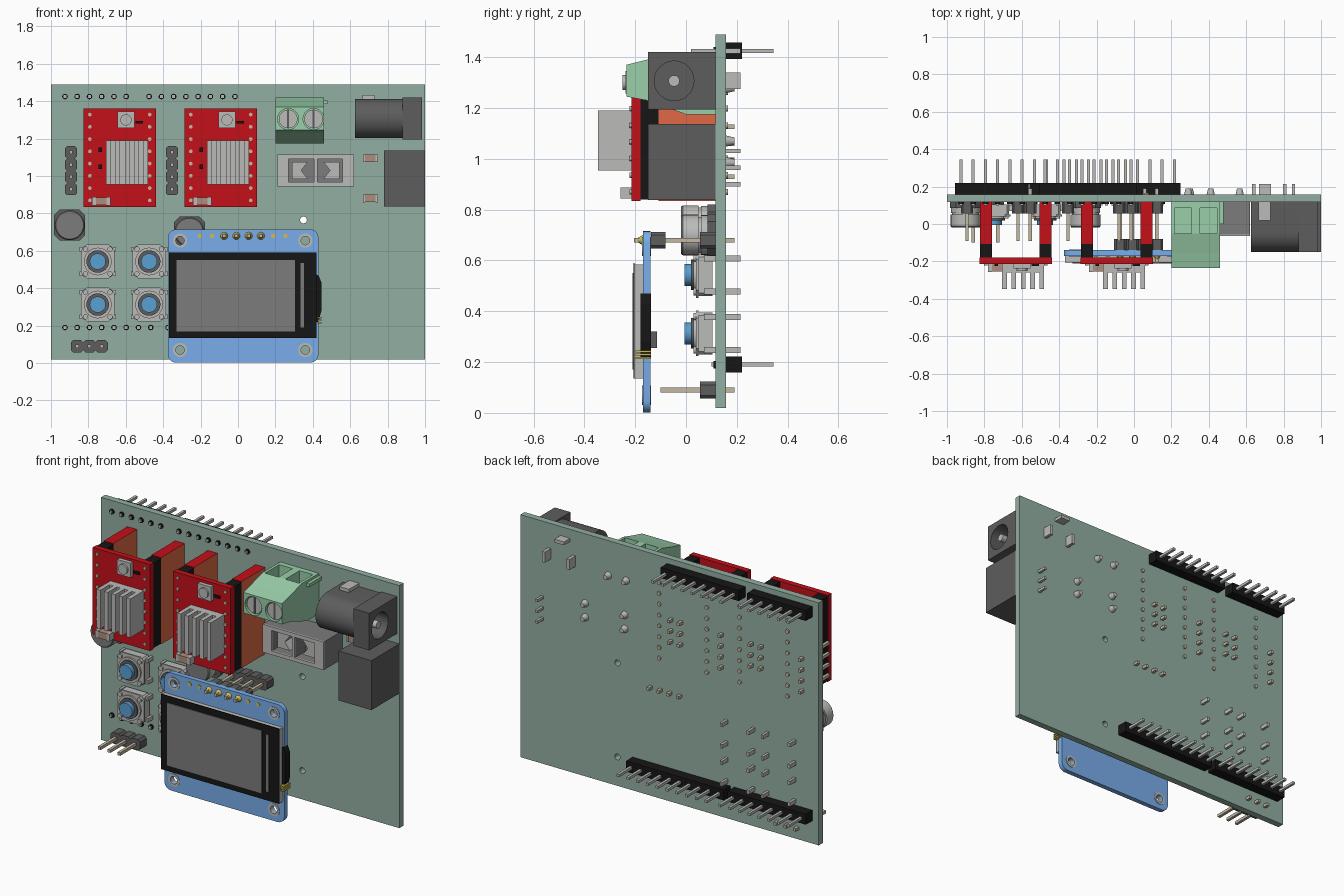
import bpy, bmesh, math
from mathutils import Matrix

if "Cube" in bpy.data.objects:
    bpy.data.objects.remove(bpy.data.objects["Cube"])

P = 0.0655                     # pin pitch
FRONT, BACK = 0.117, 0.157     # faces of the main board


def mat(name, r, g, b):
    m = bpy.data.materials.new(name)
    m.diffuse_color = (r, g, b, 1)
    m.use_nodes = True
    m.node_tree.nodes["Principled BSDF"].inputs["Base Color"].default_value = m.diffuse_color
    return m


GREEN = mat("board_green", 0.29, 0.43, 0.36)
RED = mat("red", 0.55, 0.005, 0.01)
ORANGE = mat("orange", 0.75, 0.14, 0.06)
BLUE = mat("blue", 0.19, 0.42, 0.82)
CAPBLUE = mat("cap_blue", 0.1, 0.35, 0.65)
LGREEN = mat("terminal_green", 0.32, 0.62, 0.4)
BLACK = mat("black", 0.008, 0.008, 0.008)
DARK = mat("dark_grey", 0.11, 0.11, 0.11)
MID = mat("mid_grey", 0.2, 0.2, 0.2)
METAL = mat("metal", 0.5, 0.5, 0.49)
TAN = mat("pin_tan", 0.55, 0.48, 0.36)
GOLD = mat("gold", 0.65, 0.5, 0.08)
BROWN = mat("brown", 0.42, 0.27, 0.2)


class Part:
    """Collects simple solids into one named object."""
    def __init__(self, name, material=None):
        self.name, self.mat, self.bm = name, material, bmesh.new()

    def box(self, x0, x1, y0, y1, z0, z1):
        m = Matrix.Translation(((x0 + x1) / 2, (y0 + y1) / 2, (z0 + z1) / 2))
        m = m @ Matrix.Diagonal((x1 - x0, y1 - y0, z1 - z0, 1))
        bmesh.ops.create_cube(self.bm, size=1, matrix=m)

    def cyl(self, u, v, a0, a1, r, axis='y', r2=None, n=32):
        """Along y: (u, v) = (x, z).  Along x: (u, v) = (y, z). r2 is the radius at a0."""
        mid = (a0 + a1) / 2
        if axis == 'y':
            m = Matrix.Translation((u, mid, v)) @ Matrix.Rotation(math.pi / 2, 4, 'X')
        else:
            m = Matrix.Translation((mid, u, v)) @ Matrix.Rotation(-math.pi / 2, 4, 'Y')
        bmesh.ops.create_cone(self.bm, cap_ends=True, segments=n, radius1=r,
                              radius2=r if r2 is None else r2, depth=a1 - a0, matrix=m)

    def prism(self, pts, a0, a1, axis='y'):
        co = (lambda p, a: (p[0], a, p[1])) if axis == 'y' else (lambda p, a: (a, p[0], p[1]))
        lo = [self.bm.verts.new(co(p, a0)) for p in pts]
        hi = [self.bm.verts.new(co(p, a1)) for p in pts]
        self.bm.faces.new(lo)
        self.bm.faces.new(hi[::-1])
        for i in range(len(pts)):
            j = (i + 1) % len(pts)
            self.bm.faces.new((lo[i], hi[i], hi[j], lo[j]))

    def done(self, smooth=False):
        bmesh.ops.recalc_face_normals(self.bm, faces=self.bm.faces[:])
        me = bpy.data.meshes.new(self.name)
        self.bm.to_mesh(me)
        ob = bpy.data.objects.new(self.name, me)
        bpy.context.collection.objects.link(ob)
        if self.mat:
            me.materials.append(self.mat)
        if smooth:
            bpy.ops.object.select_all(action='DESELECT')
            ob.select_set(True)
            bpy.context.view_layer.objects.active = ob
            bpy.ops.object.shade_smooth_by_angle(angle=math.radians(35))
        return ob


def cut(cutter, *targets):
    c = cutter.done()
    c.hide_render, c.display_type = True, 'WIRE'
    for t in targets:
        b = t.modifiers.new("cut", 'BOOLEAN')
        b.operation, b.object, b.solver = 'DIFFERENCE', c, 'EXACT'


def one(name, m, *dims):
    p = Part(name, m)
    p.box(*dims)
    return p.done()


def chamfered(x, z, h, c):
    return [(x - h + c, z - h), (x + h - c, z - h), (x + h, z - h + c), (x + h, z + h - c),
            (x + h - c, z + h), (x - h + c, z + h), (x - h, z + h - c), (x - h, z - h + c)]


def header(name, spots, y0=0.055, y1=FRONT, pin0=-0.1, pin1=0.19):
    body, pins = Part(name + "_body", DARK), Part(name + "_pins", TAN)
    for x, z in spots:
        body.prism(chamfered(x, z, P / 2, 0.012), y0, y1)
        pins.box(x - .009, x + .009, pin0, pin1, z - .009, z + .009)
    body.done()
    pins.done()


# main board with two round holes
board = one("main_board", GREEN, -1, 1, FRONT, BACK, 0.02, 1.49)
c = Part("board_hole_cutter")
for z in (0.195, 0.765):
    c.cyl(0.35, z, 0.05, 0.25, 0.018, n=24)
cut(c, board)

# stacking headers on the back
strips, spins, rings = Part("stacking_header_strips", BLACK), Part("stacking_header_pins", METAL), Part("solder_rings", BLACK)
for x0, n, z in ((-.925, 6, 1.425), (-.475, 8, 1.425), (-.925, 8, .19), (-.374, 10, .19)):
    strips.box(x0 - P / 2, x0 + (n - .5) * P, BACK, 0.22, z - .032, z + .032)
    for i in range(n):
        x = x0 + i * P
        spins.box(x - .008, x + .008, 0.1, 0.345, z - .008, z + .008)
        rings.cyl(x, z, 0.108, FRONT, 0.015, n=16)
for p in (strips, spins, rings):
    p.done()

# two driver modules
for k, dx in enumerate((0, 0.54), 1):
    t = f"driver_{k}_"
    X = -0.632 + dx
    one(t + "carrier", RED, X - .193, X + .193, -.215, -.18, .835, 1.36)
    walls, black, dots = Part(t + "socket_walls", RED), Part(t + "black_strips", BLACK), Part(t + "pins", TAN)
    for s in (-1, 1):
        w = X + s * .16
        walls.box(w - .032, w + .032, -.108, FRONT, .835, 1.36)
        black.box(w - .032, w + .032, -.18, -.108, .84, 1.355)
        for i in range(8):
            dots.cyl(w, .87 + i * P, -.222, -.215, .01, n=12)
            dots.cyl(w, .87 + i * P, BACK, .166, .012, n=12)
    ob = walls.done()
    ob.data.materials.append(ORANGE)
    for f in ob.data.polygons:
        f.material_index = int(abs(f.normal.x) > .9)
    black.box(X + .085, X + .125, -.225, -.215, 1.28, 1.295)
    for z in (1.05, 1.14):
        black.box(X - .115, X - .095, -.225, -.215, z - .012, z + .012)
    black.done()
    dots.done()
    hs = Part(t + "heat_sink", METAL)
    hs.box(X - .073, X + .152, -.26, -.215, .955, 1.19)
    for i in range(5):
        hs.box(X - .073 + i * .05, X - .048 + i * .05, -.347, -.26, .955, 1.19)
    hs.done()
    trim = Part(t + "trimmer", METAL)
    trim.box(X - .012, X + .078, -.238, -.215, 1.257, 1.345)
    trim.cyl(X + .033, 1.30, -.25, -.238, .03)
    trim.done(True)
    one(t + "chip_capacitor", BROWN, X - .128, X - .07, -.255, -.215, .845, .885)
    ends = Part(t + "chip_capacitor_ends", METAL)
    ends.box(X - .148, X - .128, -.257, -.215, .843, .887)
    ends.box(X - .07, X - .05, -.257, -.215, .843, .887)
    ends.done()
    # jumper block under the module and motor header beside it
    header(t + "jumpers", [(-.62 + dx + i * P, .995 + j * P) for i in range(2) for j in range(3)], pin0=-.09)
    header(t + "motor_header", [(-.893 + dx, .93 + j * P) for j in range(4)], pin0=-.09)

header("three_pin_header", [(-.86 + i * P, .09) for i in range(3)])

# round capacitors
for k, (x, z) in enumerate(((-.90, .737), (-.26, .70)), 1):
    p = Part(f"capacitor_base_{k}", DARK)
    p.prism(chamfered(x, z, .083, .03), .085, FRONT)
    p.done()
    p = Part(f"capacitor_can_{k}", METAL)
    p.cyl(x, z, .06, .085, .078)
    p.cyl(x, z, .05, .06, .072)
    p.cyl(x, z, -.012, .05, .08)
    p.done(True)
    p = Part(f"capacitor_top_{k}", MID)
    p.cyl(x, z, -.02, -.012, .08, r2=.074)
    p.done(True)

# push buttons
for k, (x, z) in enumerate(((a, b) for a in (-.75, -.475) for b in (.313, .543)), 1):
    body = Part(f"button_body_{k}", METAL)
    body.prism(chamfered(x, z, .083, .012), .05, .105)
    body.prism(chamfered(x, z, .09, .03), .04, .05)
    for i in (-1, 1):
        for j in (-1, 1):
            body.cyl(x + i * .066, z + j * .066, .03, .04, .014, n=16)
            body.box(x + i * .09 - .008, x + i * .09 + .008, .07, .215, z + j * .065 - .012, z + j * .065 + .012)
    body.done(True)
    for nm, m, y0, y1, r in (("ring", DARK, .02, .04, .06), ("collar", METAL, .03, .041, .074),
                             ("cap", CAPBLUE, -.005, .02, .043)):
        p = Part(f"button_{nm}_{k}", m)
        p.cyl(x, z, y0, y1, r)
        p.done(True)

# display board: rounded plate with mounting holes
r, x0, x1, z0, z1 = .045, -.375, .43, .002, .715
pts = []
for cx, cz, a0 in ((x1 - r, z1 - r, 0), (x0 + r, z1 - r, 90), (x0 + r, z0 + r, 180), (x1 - r, z0 + r, 270)):
    pts += [(cx + r * math.cos(math.radians(a0 + a)), cz + r * math.sin(math.radians(a0 + a))) for a in range(0, 91, 15)]
p = Part("display_board", BLUE)
p.prism(pts, -.17, -.14)
plate = p.done(True)
eyes, c = Part("display_hole_rings", METAL), Part("display_hole_cutter")
for x in (-.31, .36):
    for z in (.07, .655):
        eyes.cyl(x, z, -.173, -.137, .038)
        c.cyl(x, z, -.25, -.05, .023, n=24)
cut(c, plate, eyes.done(True))
one("display_glass", METAL, -.37, .42, -.202, -.17, .135, .585)
one("display_front", BLACK, -.37, .42, -.207, -.202, .135, .59)
scr = Part("display_screen", MID)
scr.box(-.33, .305, -.211, -.207, .17, .55)
scr.box(.335, .352, -.211, -.207, .19, .535)
scr.done()
p = Part("display_flex", BLACK)
p.prism([(.40, .22), (.43, .22), (.446, .28), (.446, .43), (.43, .47), (.40, .47)], -.18, -.138)
p.done()
gold = Part("display_contacts", GOLD)
for i in range(3):
    gold.box(.425, .447, -.198, -.137, .212 + i * .013, .22 + i * .013)
for i in range(8):
    if 2 <= i <= 5:
        gold.cyl(-.205 + i * P, .68, -.195, -.17, .02, r2=.006, n=16)
    else:
        gold.cyl(-.205 + i * P, .68, -.173, -.17, .012, n=16)
gold.done(True)
one("display_chip", DARK, .25, .40, -.14, -.115, .255, .32)
spots = [(-.074 + i * P, .68) for i in range(4)]
header("display_header", spots, pin0=-.205)
header("display_upper_header", spots, -.138, -.08, -.15, -.05)

# green screw terminal with wire openings and screw holes
p = Part("screw_terminal", LGREEN)
p.prism([(FRONT, 1.42), (-.05, 1.42), (-.155, 1.39), (-.235, 1.37), (-.235, 1.245), (-.155, 1.23), (0, 1.175), (FRONT, 1.175)], .2, .46, 'x')
term = p.done()
c, d, scw, slot = Part("wire_opening_cutter"), Part("screw_hole_cutter"), Part("terminal_screws", METAL), Part("screw_slots", DARK)
for x in (.262, .398):
    c.box(x - .045, x + .045, -.05, .085, 1.32, 1.5)
    d.cyl(x + .006, 1.305, -.3, -.205, .056)
    scw.cyl(x + .006, 1.305, -.226, -.2, .05)
    slot.box(x, x + .012, -.228, -.22, 1.258, 1.352)
cut(c, term)
cut(d, term)
scw.done(True)
slot.done()
one("terminal_lip", LGREEN, .46, .478, .0, FRONT, 1.385, 1.405)

# barrel jack
arc = [(-.045 - .105 * math.sin(a * math.pi / 16), 1.307 + .105 * math.cos(a * math.pi / 16)) for a in range(17)]
p = Part("jack_body", DARK)
p.prism([(FRONT, 1.412)] + arc + [(FRONT, 1.202)], .625, .9, 'x')
body = p.done(True)
flange = one("jack_flange", DARK, .88, .985, -.15, FRONT, 1.195, 1.42)
c = Part("jack_socket_cutter")
c.cyl(-.047, 1.307, .7, 1.1, .078, 'x')
cut(c, body, flange)
p = Part("jack_center_pin", METAL)
p.cyl(-.047, 1.307, .69, .975, .022, 'x')
p.done(True)
one("jack_tab", METAL, .665, .73, .02, FRONT, 1.41, 1.432)

# relay-like power block
one("power_block", DARK, .78, 1.0, -.15, FRONT, .837, 1.137)

# two-window connector
body = one("connector_body", MID, .21, .62, -.055, FRONT, .945, 1.115)
rim = one("connector_rim", METAL, .21, .62, -.065, -.055, .945, 1.115)
c, tabs = Part("connector_window_cutter"), Part("connector_contacts", METAL)
for s in (-1, 1):
    X = .415 + s * .077
    c.box(X - .068, X + .068, -.2, .04, .968, 1.092)
    tabs.prism([(X + s * .05, .985), (X + s * .05, 1.075), (X - s * .035, 1.075), (X, 1.03), (X - s * .035, .985)], -.035, .045)
cut(c, body, rim)
tabs.done()

# small surface parts
for k, z in enumerate((.88, 1.095), 1):
    one(f"chip_resistor_{k}", BROWN, .68, .735, .085, FRONT, z - .02, z + .02)
    e = Part(f"chip_resistor_ends_{k}", METAL)
    e.box(.667, .68, .083, FRONT, z - .021, z + .021)
    e.box(.735, .748, .083, FRONT, z - .021, z + .021)
    e.done()

# leads showing on the back
leads = Part("back_leads", METAL)
for x, z in ((.565, 1.07), (.565, .985), (.30, 1.07), (.30, .985), (.41, 1.28), (.29, 1.28)):
    leads.cyl(x, z, BACK, .19, .014, r2=.022, n=16)
for x, z, w, h in ((.806, 1.307, .01, .032), (.64, 1.307, .01, .032), (.70, 1.425, .032, .01)):
    leads.box(x - w, x + w, BACK, .215, z - h, z + h)
for z in (.9, .965, 1.03):
    leads.box(.845, .861, BACK, .215, z - .008, z + .008)
leads.done(True)
